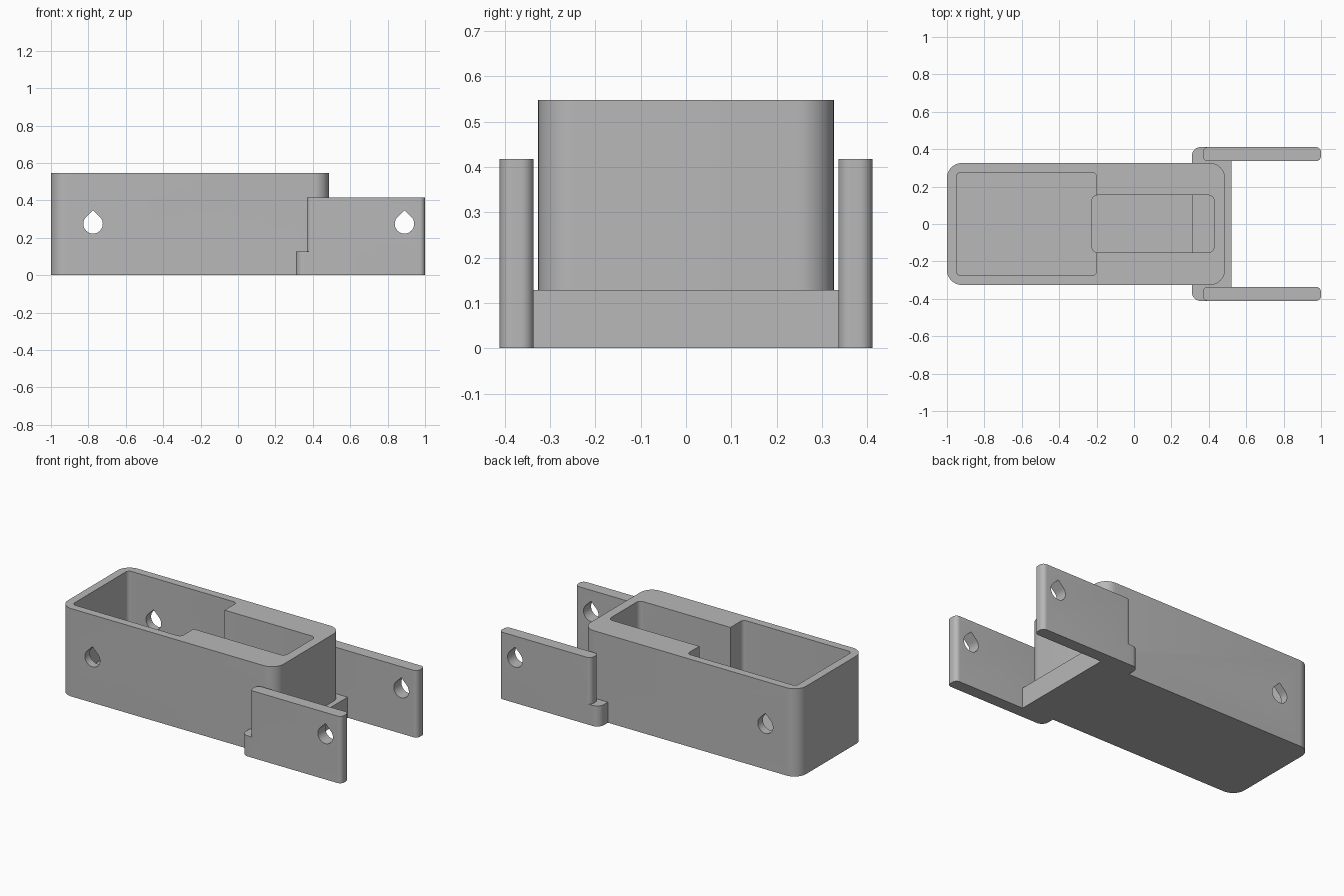
import bpy
import bmesh
from math import cos, sin, pi, radians
from mathutils import Vector

old = bpy.data.objects.get("Cube")
if old:
    bpy.data.objects.remove(old, do_unlink=True)

# One plain grey plastic
grey = bpy.data.materials.new("grey plastic")
grey.use_nodes = True
colour = (0.48, 0.48, 0.48, 1)
grey.diffuse_color = colour
grey.node_tree.nodes["Principled BSDF"].inputs["Base Color"].default_value = colour


def extrude(name, outline, direction):
    """Closed prism from an outline of 3D points."""
    bm = bmesh.new()
    base = bm.faces.new([bm.verts.new(p) for p in outline])
    side = bmesh.ops.extrude_face_region(bm, geom=[base])["geom"]
    bmesh.ops.translate(bm, vec=Vector(direction),
                        verts=[v for v in side if isinstance(v, bmesh.types.BMVert)])
    bmesh.ops.recalc_face_normals(bm, faces=bm.faces)
    mesh = bpy.data.meshes.new(name)
    bm.to_mesh(mesh)
    bm.free()
    mesh.materials.append(grey)
    obj = bpy.data.objects.new(name, mesh)
    bpy.context.collection.objects.link(obj)
    return obj


def rounded_box(name, x0, x1, y0, y1, z0, z1, left_r, right_r, steps=10):
    """Upright box whose vertical edges are rounded at the -x and +x ends."""
    corners = [(x1, y1, right_r, -1, -1), (x0, y1, left_r, 1, -1),
               (x0, y0, left_r, 1, 1), (x1, y0, right_r, -1, 1)]
    outline = []
    for i, (x, y, r, sx, sy) in enumerate(corners):
        if r == 0:
            outline.append((x, y, z0))
            continue
        for k in range(steps + 1):
            a = (i + k / steps) * pi / 2
            outline.append((x + sx * r + r * cos(a), y + sy * r + r * sin(a), z0))
    return extrude(name, outline, (0, 0, z1 - z0))


def teardrop(name, x, z, r=0.052, steps=36):
    """Sideways hole cutter with a pointed roof."""
    outline = [(x, -0.6, z + r * 2 ** 0.5)]
    for k in range(steps + 1):
        a = radians(135 + 270 * k / steps)
        outline.append((x + r * cos(a), -0.6, z + r * sin(a)))
    return extrude(name, outline, (0, 1.2, 0))


def combine(target, tool, operation):
    mod = target.modifiers.new(operation.lower(), "BOOLEAN")
    mod.operation = operation
    mod.solver = "EXACT"
    mod.object = tool
    bpy.context.view_layer.objects.active = target
    bpy.ops.object.modifier_apply(modifier=mod.name)
    bpy.data.objects.remove(tool, do_unlink=True)


# Housing with a wide pocket and a narrower, deeper one
housing = rounded_box("housing", -1, 0.486, -0.326, 0.326, 0, 0.547, 0.08, 0.08)
combine(housing, rounded_box("wide_pocket", -0.95, -0.2, -0.276, 0.276,
                             0.09, 0.7, 0.025, 0.025), "DIFFERENCE")
combine(housing, rounded_box("narrow_pocket", -0.225, 0.428, -0.152, 0.154,
                             0.05, 0.7, 0.03, 0.03), "DIFFERENCE")

# Cross foot that carries the arms
combine(housing, rounded_box("cross_foot", 0.31, 0.52, -0.411, 0.411,
                             0, 0.128, 0.045, 0), "UNION")

# Pair of side arms
for side in (-1, 1):
    y0, y1 = sorted((side * 0.336, side * 0.411))
    combine(housing, rounded_box("side_arm", 0.368, 1, y0, y1,
                                 0, 0.417, 0.028, 0.028), "UNION")

# Pin holes through the housing and through the arms
for x in (-0.775, 0.89):
    combine(housing, teardrop("pin_hole", x, 0.275), "DIFFERENCE")

# Smooth rounded corners, sharp edges elsewhere
housing.select_set(True)
bpy.context.view_layer.objects.active = housing
bpy.ops.object.shade_smooth_by_angle(angle=radians(30))
